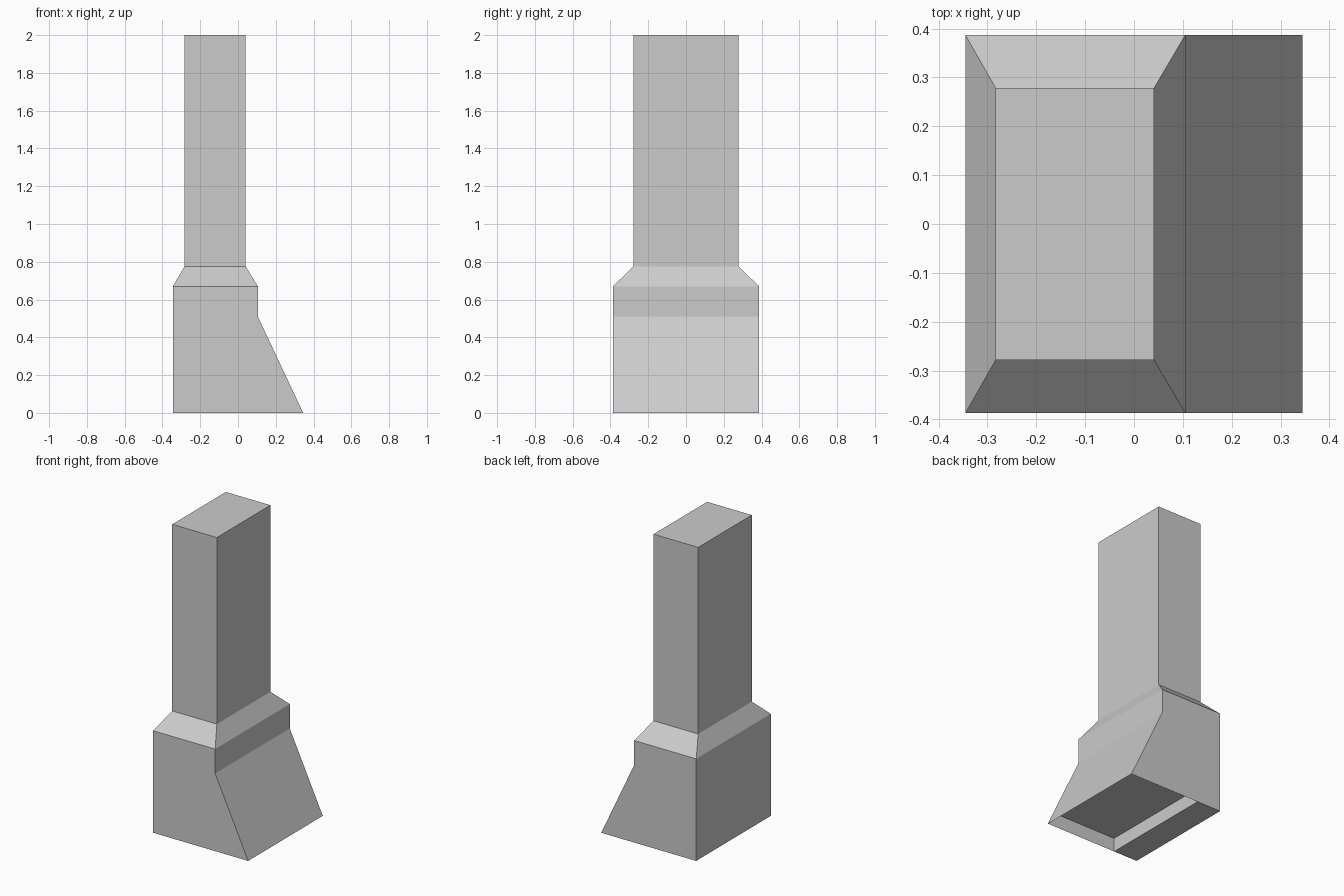
import bpy, bmesh

cube = bpy.data.objects.get("Cube")
if cube:
    bpy.data.objects.remove(cube, do_unlink=True)

# One plain grey for the whole model
grey = bpy.data.materials.new("plain grey")
grey.use_nodes = True
colour = (0.6, 0.6, 0.6, 1)
grey.diffuse_color = colour
grey.node_tree.nodes["Principled BSDF"].inputs["Base Color"].default_value = colour


def finish(name, bm):
    mesh = bpy.data.meshes.new(name)
    bm.to_mesh(mesh)
    bm.free()
    mesh.materials.append(grey)
    obj = bpy.data.objects.new(name, mesh)
    bpy.context.collection.objects.link(obj)


def loft(name, rings, cap):
    """Join stacked rectangles, each given as (left x, right x, half depth, z)."""
    bm = bmesh.new()
    loops = [[bm.verts.new(p) for p in
              ((a, -d, z), (b, -d, z), (b, d, z), (a, d, z))]
             for a, b, d, z in rings]
    for low, high in zip(loops, loops[1:]):
        for i in range(4):
            j = (i + 1) % 4
            bm.faces.new((low[i], low[j], high[j], high[i]))
    if cap:
        bm.faces.new(loops[-1])
    finish(name, bm)


def sheet(name, path, depth):
    """Sweep an x-z path across the depth, facing downwards."""
    bm = bmesh.new()
    rows = [[bm.verts.new((x, s * depth, z)) for s in (-1, 1)] for x, z in path]
    for p, q in zip(rows, rows[1:]):
        bm.faces.new((p[0], p[1], q[1], q[0]))
    finish(name, bm)


D = 0.387
foot = (-0.345, 0.345, D, 0)
waist = (-0.345, 0.105, D, 0.51)
rim = (-0.345, 0.105, D, 0.67)
neck = (-0.283, 0.041, 0.278, 0.775)
top = (-0.283, 0.041, 0.278, 2)

# Base with sloping side, tapered shoulder and tall stem
loft("base", [foot, waist, rim], False)
loft("shoulder", [rim, neck], False)
loft("stem", [neck, top], True)

# Stepped underside: flat strip, short riser, raised ceiling
sheet("underside", [(-0.345, 0), (-0.17, 0), (-0.17, 0.09), (0.302, 0.09)], D)
